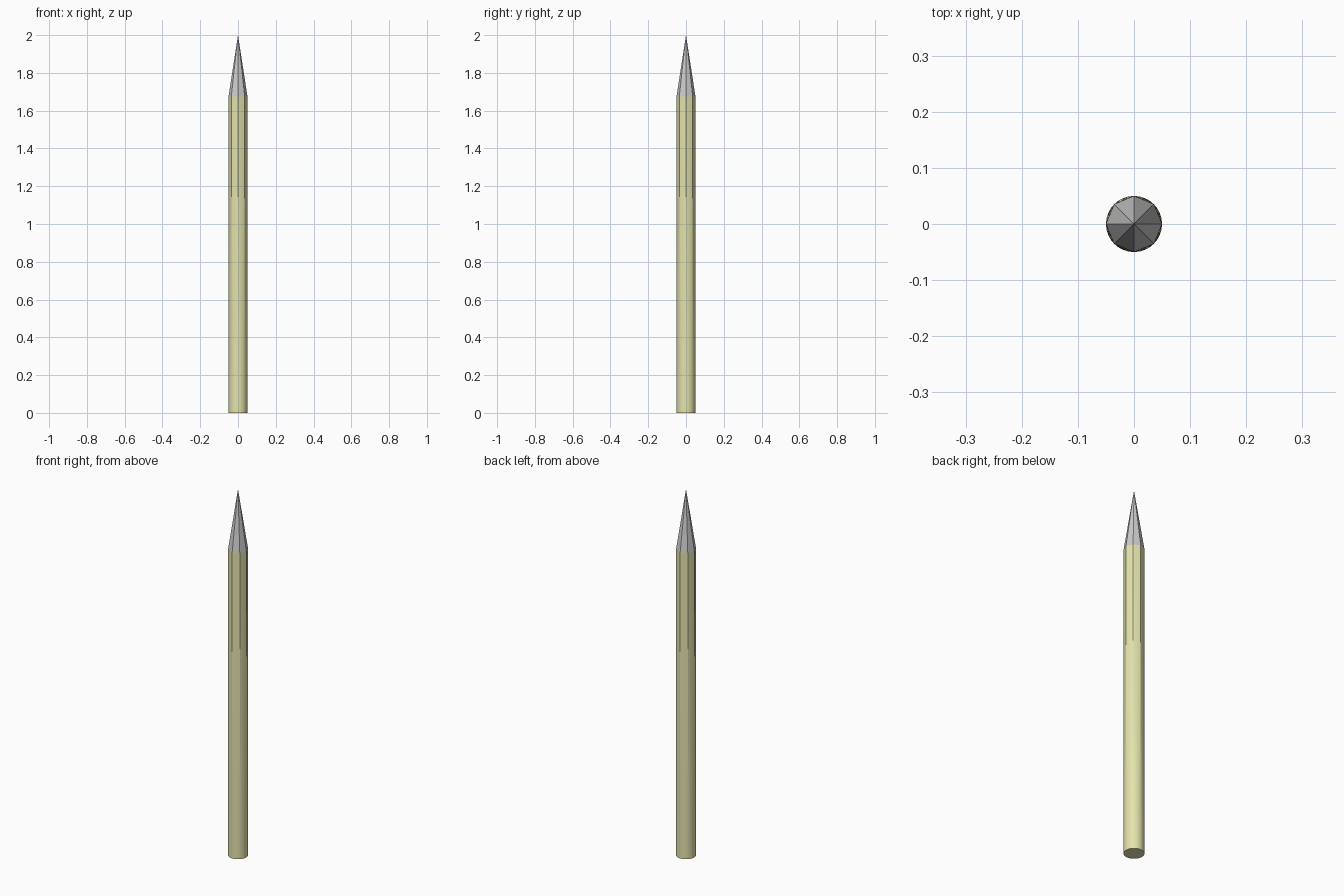
import bpy, bmesh
from math import pi, cos, sin

if "Cube" in bpy.data.objects:
    bpy.data.objects.remove(bpy.data.objects["Cube"])

R, BODY_TOP, TIP = 0.05, 1.675, 2.0
SIDES, STEPS = 32, 8


def material(name, color):
    m = bpy.data.materials.new(name)
    m.diffuse_color = color
    m.use_nodes = True
    m.node_tree.nodes["Principled BSDF"].inputs["Base Color"].default_value = m.diffuse_color
    return m


def finish(bm, name):
    bmesh.ops.recalc_face_normals(bm, faces=bm.faces)
    mesh = bpy.data.meshes.new(name)
    bm.to_mesh(mesh)
    bm.free()
    obj = bpy.data.objects.new(name, mesh)
    bpy.context.collection.objects.link(obj)
    return obj


def radius(angle, t):
    # blend from a circle (t=0) to an octagon with corners every 45 degrees (t=1)
    local = angle % (pi / 4) - pi / 8
    octagon = R * cos(pi / 8) / cos(local)
    return R * (1 - t) + octagon * t


# Shaft: round at the foot, becoming octagonal under the point
bm = bmesh.new()
rings = []
for j in range(STEPS + 1):
    t = j / STEPS
    ring = []
    for i in range(SIDES):
        a = 2 * pi * i / SIDES
        r = radius(a + 1e-9, t)
        ring.append(bm.verts.new((r * cos(a), r * sin(a), BODY_TOP * t)))
    rings.append(ring)
for lo, hi in zip(rings, rings[1:]):
    for i in range(SIDES):
        k = (i + 1) % SIDES
        bm.faces.new((lo[i], lo[k], hi[k], hi[i]))
bm.faces.new(rings[0][::-1])
shaft = finish(bm, "shaft")
shaft.data.materials.append(material("pale_wood", (0.78, 0.77, 0.42, 1)))
bpy.context.view_layer.objects.active = shaft
shaft.select_set(True)
bpy.ops.object.shade_smooth_by_angle(angle=pi / 9)

# Point: eight-sided grey spike
bm = bmesh.new()
base = [bm.verts.new((R * cos(i * pi / 4), R * sin(i * pi / 4), BODY_TOP)) for i in range(8)]
apex = bm.verts.new((0, 0, TIP))
for i in range(8):
    bm.faces.new((base[i], base[(i + 1) % 8], apex))
bm.faces.new(base[::-1])
finish(bm, "spike_point")
